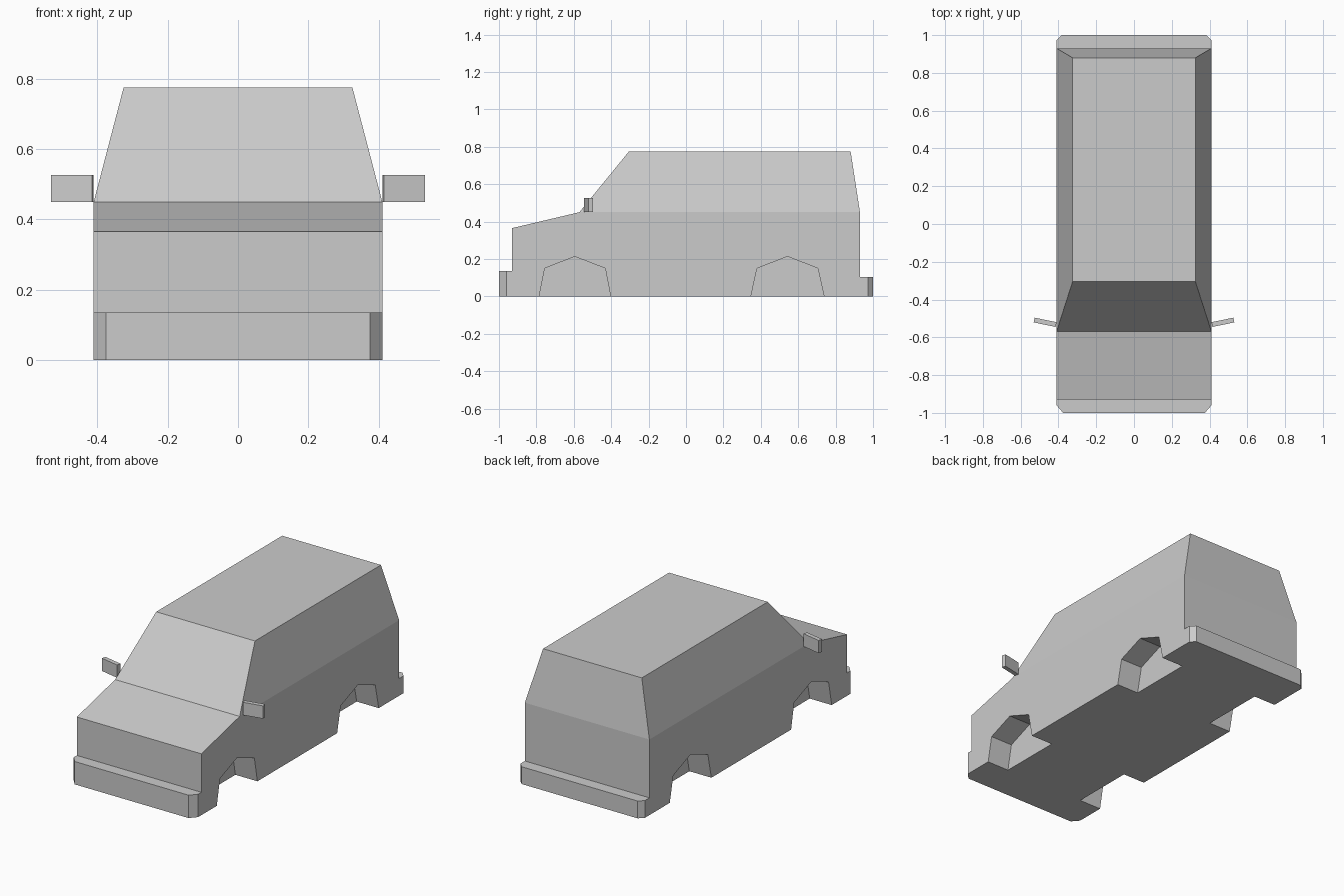
import bpy, bmesh

if "Cube" in bpy.data.objects:
    bpy.data.objects.remove(bpy.data.objects["Cube"])


def make_object(name, bm):
    bmesh.ops.recalc_face_normals(bm, faces=bm.faces)
    mesh = bpy.data.meshes.new(name)
    bm.to_mesh(mesh)
    bm.free()
    ob = bpy.data.objects.new(name, mesh)
    bpy.context.collection.objects.link(ob)
    return ob


def loft(bm, a, b):
    """Solid between two matching loops of 3D points."""
    va = [bm.verts.new(p) for p in a]
    vb = [bm.verts.new(p) for p in b]
    bm.faces.new(va)
    bm.faces.new(vb)
    n = len(va)
    for i in range(n):
        j = (i + 1) % n
        bm.faces.new((va[i], va[j], vb[j], vb[i]))


def side_prism(bm, profile, x0, x1):
    loft(bm, [(x0, y, z) for y, z in profile], [(x1, y, z) for y, z in profile])


def plan_prism(bm, plan, z0, z1):
    loft(bm, [(x, y, z0) for x, y in plan], [(x, y, z1) for x, y in plan])


def rect(hx, y0, y1, z):
    return [(-hx, y0, z), (hx, y0, z), (hx, y1, z), (-hx, y1, z)]


W = 0.41

# Lower body with sloping bonnet
bm = bmesh.new()
side_prism(bm, [(-0.93, 0), (-0.93, 0.365), (-0.57, 0.45), (0.93, 0.45), (0.93, 0)], -W, W)
body = make_object("lower_body", bm)

# Wheel arch cutters
bm = bmesh.new()
arches = [
    [(-0.785, 0), (-0.755, 0.15), (-0.595, 0.213), (-0.432, 0.15), (-0.403, 0)],
    [(0.347, 0), (0.38, 0.15), (0.543, 0.213), (0.705, 0.15), (0.738, 0)],
]
for arch in arches:
    profile = [(arch[0][0], -0.1)] + arch + [(arch[-1][0], -0.1)]
    for s in (-1, 1):
        side_prism(bm, profile, s * (W - 0.145), s * (W + 0.1))
cutter = make_object("wheel_arch_cutter", bm)
cutter.hide_render = True

cut = body.modifiers.new("wheel_arches", 'BOOLEAN')
cut.operation = 'DIFFERENCE'
cut.solver = 'EXACT'
cut.object = cutter
bpy.context.view_layer.objects.active = body
bpy.ops.object.modifier_apply(modifier=cut.name)
bpy.data.objects.remove(cutter)

# Tapered cabin
bm = bmesh.new()
loft(bm, rect(W, -0.57, 0.93, 0.45), rect(0.325, -0.305, 0.88, 0.775))
make_object("cabin", bm)

# Bumpers with chamfered corners: inner y, chamfer y, outer y, outer half width, height
for name, yi, yc, yo, hx, h in (("front_bumper", -0.93, -0.96, -1.0, 0.375, 0.136),
                                ("rear_bumper", 0.93, 0.972, 1.0, 0.382, 0.103)):
    bm = bmesh.new()
    plan_prism(bm, [(-W, yi), (-W, yc), (-hx, yo), (hx, yo), (W, yc), (W, yi)], 0, h)
    make_object(name, bm)

# Angled door mirrors
for s, name in ((-1, "right_mirror"), (1, "left_mirror")):
    bm = bmesh.new()
    plan = [(0.41, -0.52), (0.415, -0.545), (0.531, -0.521), (0.526, -0.496)]
    plan_prism(bm, [(s * x, y) for x, y in plan], 0.45, 0.526)
    make_object(name, bm)
